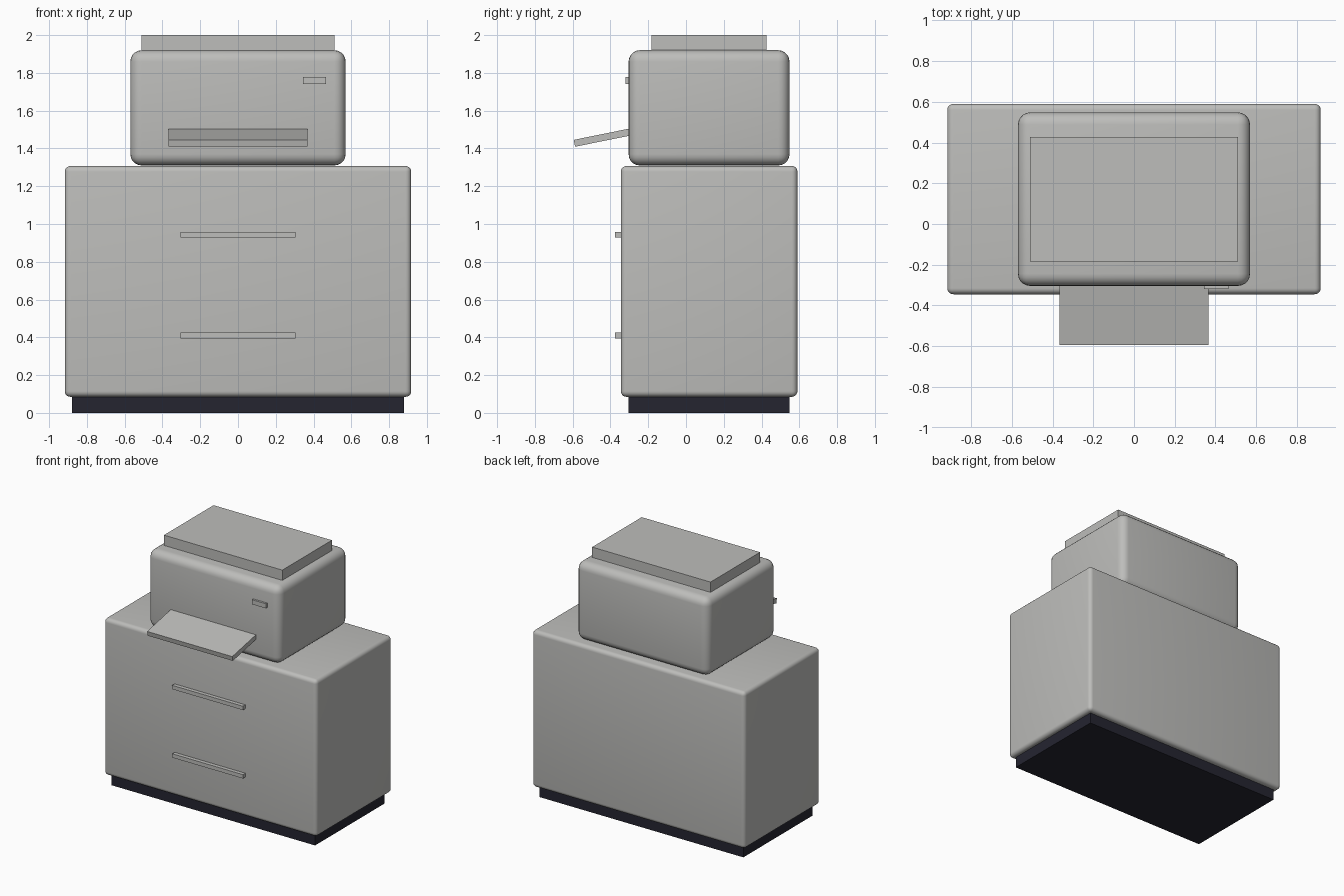
import bpy
import math

if "Cube" in bpy.data.objects:
    bpy.data.objects.remove(bpy.data.objects["Cube"])


def material(name, rgb):
    m = bpy.data.materials.new(name)
    m.diffuse_color = (*rgb, 1.0)
    m.use_nodes = True
    m.node_tree.nodes["Principled BSDF"].inputs["Base Color"].default_value = m.diffuse_color
    return m


GREY = material("warm_grey", (0.51, 0.51, 0.495))
DARK = material("dark_navy", (0.018, 0.018, 0.03))


def box(name, xs, ys, zs, mat=GREY, bevel=0.0):
    """Box from its extents, with optional rounded edges."""
    spans = (xs, ys, zs)
    bpy.ops.mesh.primitive_cube_add(size=1, location=[(a + b) / 2 for a, b in spans])
    ob = bpy.context.object
    ob.name = name
    ob.scale = [b - a for a, b in spans]
    bpy.ops.object.transform_apply(location=False, rotation=False, scale=True)
    ob.data.materials.append(mat)
    if bevel:
        mod = ob.modifiers.new("rounded_edges", 'BEVEL')
        mod.width = bevel
        mod.segments = 5
        bpy.ops.object.modifier_apply(modifier=mod.name)
        bpy.ops.object.shade_smooth_by_angle(angle=math.radians(35))
    return ob


# Cabinet on a recessed plinth
box("plinth", (-0.878, 0.878), (-0.305, 0.548), (0, 0.09), DARK)
box("cabinet", (-0.917, 0.917), (-0.345, 0.59), (0.085, 1.307), bevel=0.03)

# Drawer handles
for label, z in (("lower", 0.41), ("upper", 0.943)):
    box(label + "_handle", (-0.305, 0.305), (-0.375, -0.335), (z - 0.015, z + 0.015))

# Printer body, scanner lid and button
box("printer_body", (-0.57, 0.57), (-0.304, 0.548), (1.31, 1.92), bevel=0.06)
box("scanner_lid", (-0.51, 0.51), (-0.183, 0.427), (1.91, 2.0))
box("control_button", (0.343, 0.465), (-0.32, -0.29), (1.742, 1.778))

# Paper tray sloping down towards the front, its rear end inside the printer
tray = box("paper_tray", (-0.367, 0.367), (-0.155, 0.155), (-0.0185, 0.0185))
tray.rotation_euler.x = 0.2
tray.location = (0, -0.439, 1.458)
